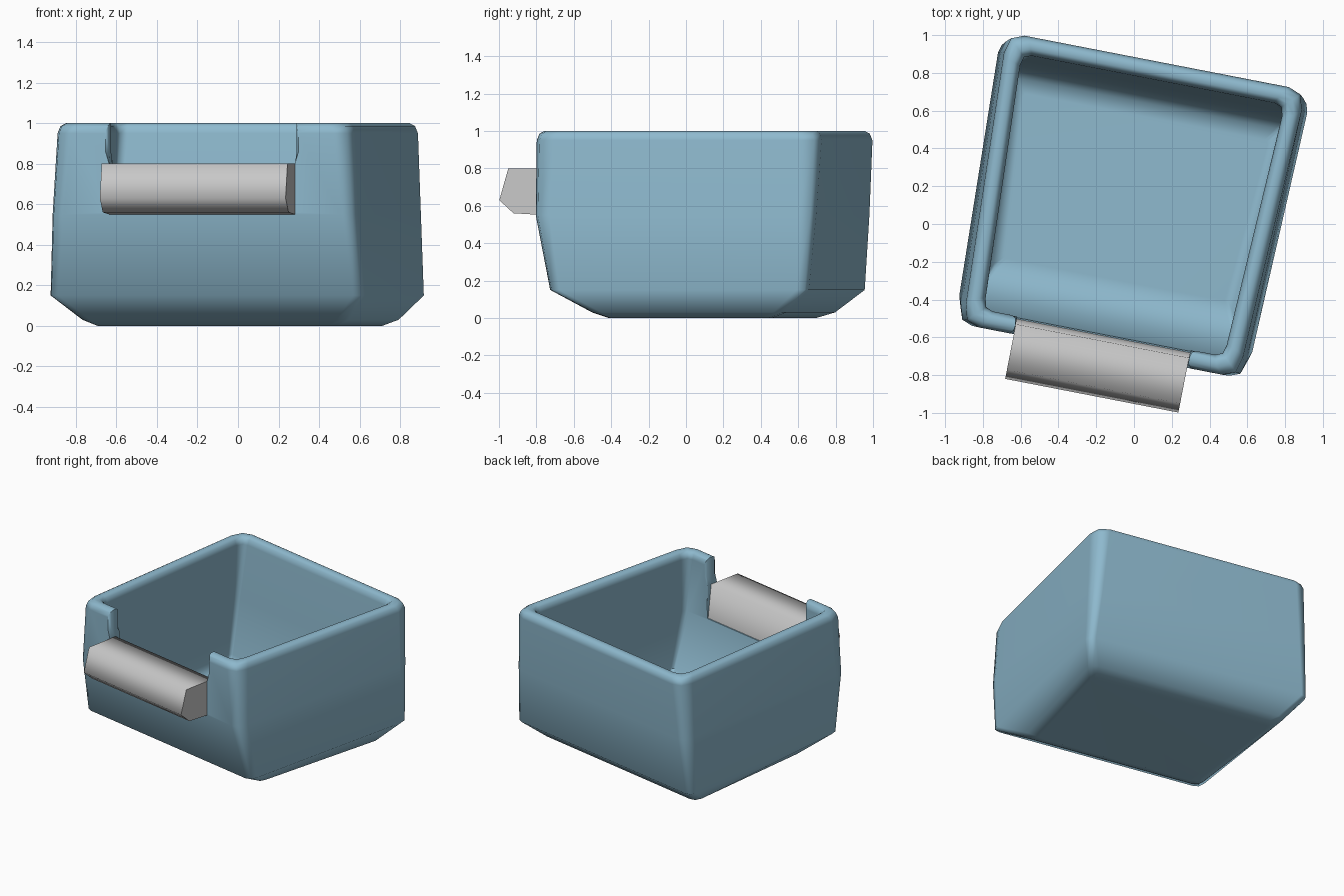
import bpy, bmesh, math
from mathutils import Matrix

if "Cube" in bpy.data.objects:
    bpy.data.objects.remove(bpy.data.objects["Cube"])

# The whole model is turned about 11 degrees and sits slightly left of the origin
TURN = math.radians(-11)
PLACE = Matrix.Rotation(TURN, 4, 'Z') @ Matrix.Translation((-0.046, 0, 0))


def material(name, rgb):
    m = bpy.data.materials.new(name)
    m.diffuse_color = (*rgb, 1)
    m.use_nodes = True
    m.node_tree.nodes["Principled BSDF"].inputs["Base Color"].default_value = m.diffuse_color
    return m


blue = material("soft blue", (0.27, 0.485, 0.615))
grey = material("light grey", (0.57, 0.57, 0.57))


def make_object(name, bm, mat, angle=None):
    bmesh.ops.recalc_face_normals(bm, faces=bm.faces)
    me = bpy.data.meshes.new(name)
    bm.to_mesh(me)
    bm.free()
    me.transform(PLACE)
    ob = bpy.data.objects.new(name, me)
    bpy.context.collection.objects.link(ob)
    me.materials.append(mat)
    if angle:
        smooth(ob, angle)
    return ob


def smooth(ob, angle):
    bpy.ops.object.select_all(action='DESELECT')
    ob.select_set(True)
    bpy.context.view_layer.objects.active = ob
    bpy.ops.object.shade_smooth_by_angle(angle=math.radians(angle))


def ring(bm, half_front, half_back, front, back, z, inset=0.0, cut=0.09):
    """Trapezoid with softened corners."""
    hf, hb, f, b = half_front - inset, half_back - inset, front + inset, back - inset
    pts = []
    for x, y, sx, sy, along_x in ((-hf, f, 1, 1, False), (hf, f, -1, 1, True),
                                  (hb, b, -1, -1, False), (-hb, b, 1, -1, True)):
        corner = [(x, y + sy * cut * 1.2), (x + sx * cut * .25, y + sy * cut * .3),
                  (x + sx * cut, y)]
        pts += corner[::-1] if along_x else corner
    return [bm.verts.new((px, py, z)) for px, py in pts]


def loft(bm, rings):
    for lo, hi in zip(rings, rings[1:]):
        n = len(lo)
        for i in range(n):
            j = (i + 1) % n
            bm.faces.new((lo[i], lo[j], hi[j], hi[i]))
    bm.faces.new(rings[0])
    bm.faces.new(rings[-1])


# Hollow bin: outside from the base up, over the rounded rim, down inside
top = (0.747, 0.803, -0.694, 0.868)
middle = (0.768, 0.818, -0.692, 0.845)
low = (0.79, 0.834, -0.605, 0.812)
base = (0.67, 0.735, -0.40, 0.67)
floor = (0.61, 0.67, -0.32, 0.58)
bm = bmesh.new()
rings = [
    ring(bm, *floor, 0.0, 0, 0.05),
    ring(bm, *base, 0.03, 0, 0.05),
    ring(bm, *low, 0.15, 0, 0.05),
    ring(bm, *middle, 0.55, 0, 0.072),
    ring(bm, *top, 0.95),
    ring(bm, *top, 0.985, 0.012),
    ring(bm, *top, 1.0, 0.035),
    ring(bm, *top, 1.0, 0.065, 0.07),
    ring(bm, *top, 0.985, 0.085, 0.06),
    ring(bm, *top, 0.95, 0.097, 0.05),
    ring(bm, 0.68, 0.725, -0.605, 0.74, 0.55, 0, 0.03),
    ring(bm, 0.71, 0.75, -0.525, 0.705, 0.14, 0, 0.02),
    ring(bm, *base, 0.08, 0.03, 0.02),
    ring(bm, *floor, 0.06, 0.01, 0.02),
]
loft(bm, rings)
bin_body = make_object("bin_body", bm, blue)

# Cutter for the front notch: straight below, flared above so the cut edges look rounded
half = [(0.49, -0.80), (0.485, -0.69), (0.472, -0.675), (0.467, -0.645),
        (0.475, -0.61), (0.495, -0.595), (0.51, -0.50)]
plan = half + [(-x, y) for x, y in reversed(half)]
bm = bmesh.new()
levels = []
for z, flare in ((0.56, 0), (0.80, 0), (0.86, 1), (1.2, 1)):
    levels.append([bm.verts.new((math.copysign(0.467 + (abs(x) - 0.467) * flare, x), y, z))
                   for x, y in plan])
loft(bm, levels)
cutter = make_object("notch_cutter", bm, blue)
cutter.hide_render = True

mod = bin_body.modifiers.new("notch", 'BOOLEAN')
mod.operation = 'DIFFERENCE'
mod.solver = 'EXACT'
mod.object = cutter
bpy.context.view_layer.objects.active = bin_body
bpy.ops.object.modifier_apply(modifier=mod.name)
bpy.data.objects.remove(cutter)
smooth(bin_body, 60)
weights = bin_body.modifiers.new("even_shading", 'WEIGHTED_NORMAL')
weights.keep_sharp = True

# Grey lip lying in the notch: one convex cross-section swept sideways
section = [(-0.886, 0.80), (-0.935, 0.63), (-0.858, 0.56), (-0.61, 0.545), (-0.64, 0.80)]
bm = bmesh.new()
loft(bm, [[bm.verts.new((x, y, z)) for y, z in section] for x in (-0.467, 0.467)])
make_object("front_lip", bm, grey, 88)
